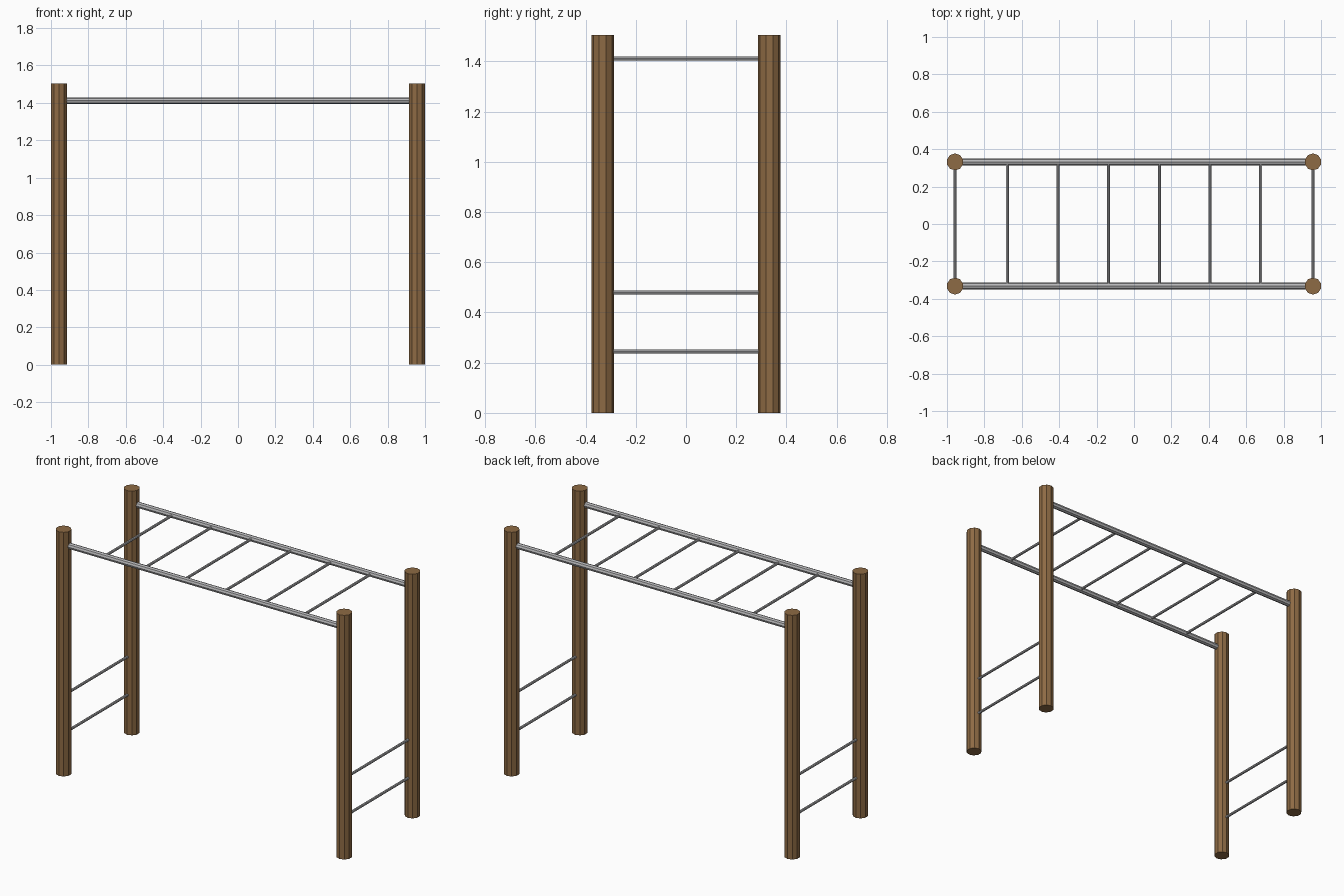
import bpy
from mathutils import Vector

cube = bpy.data.objects.get("Cube")
if cube:
    bpy.data.objects.remove(cube, do_unlink=True)


def make_material(name, rgb):
    mat = bpy.data.materials.new(name)
    mat.use_nodes = True
    colour = (*rgb, 1.0)
    mat.diffuse_color = colour
    mat.node_tree.nodes["Principled BSDF"].inputs["Base Color"].default_value = colour
    return mat


wood = make_material("brown wood", (0.27, 0.145, 0.058))
steel = make_material("grey steel", (0.48, 0.48, 0.49))


def rod(name, start, end, radius, sides, mat):
    """Flat-sided cylinder running between two points."""
    start, end = Vector(start), Vector(end)
    axis = end - start
    bpy.ops.mesh.primitive_cylinder_add(
        vertices=sides, radius=radius, depth=axis.length, location=(start + end) / 2)
    obj = bpy.context.object
    obj.rotation_euler = axis.to_track_quat("Z", "Y").to_euler()
    obj.name = name
    obj.data.materials.append(mat)
    return obj


POST_X, POST_Y, POST_HEIGHT = 0.957, 0.332, 1.505
RAIL_Z = 1.412
SIDE_NAMES = {1: "left", -1: "right"}
DEPTH_NAMES = {-1: "front", 1: "back"}

# Four wooden posts
for sx, side in SIDE_NAMES.items():
    for sy, depth in DEPTH_NAMES.items():
        x, y = sx * POST_X, sy * POST_Y
        rod(f"{depth}_{side}_post", (x, y, 0), (x, y, POST_HEIGHT), 0.045, 10, wood)

# Two long overhead rails
for sy, depth in DEPTH_NAMES.items():
    y = sy * POST_Y
    rod(f"{depth}_rail", (-POST_X, y, RAIL_Z), (POST_X, y, RAIL_Z), 0.018, 8, steel)

# Six overhead rungs, evenly spaced
for i in range(6):
    x = (i - 2.5) * 0.271
    rod(f"overhead_rung_{i + 1}", (x, -POST_Y, RAIL_Z), (x, POST_Y, RAIL_Z), 0.008, 8, steel)

# Two climbing steps at each end
for sx, side in SIDE_NAMES.items():
    for level, z in (("lower", 0.245), ("upper", 0.48)):
        x = sx * POST_X
        rod(f"{side}_{level}_step", (x, -POST_Y, z), (x, POST_Y, z), 0.008, 8, steel)
